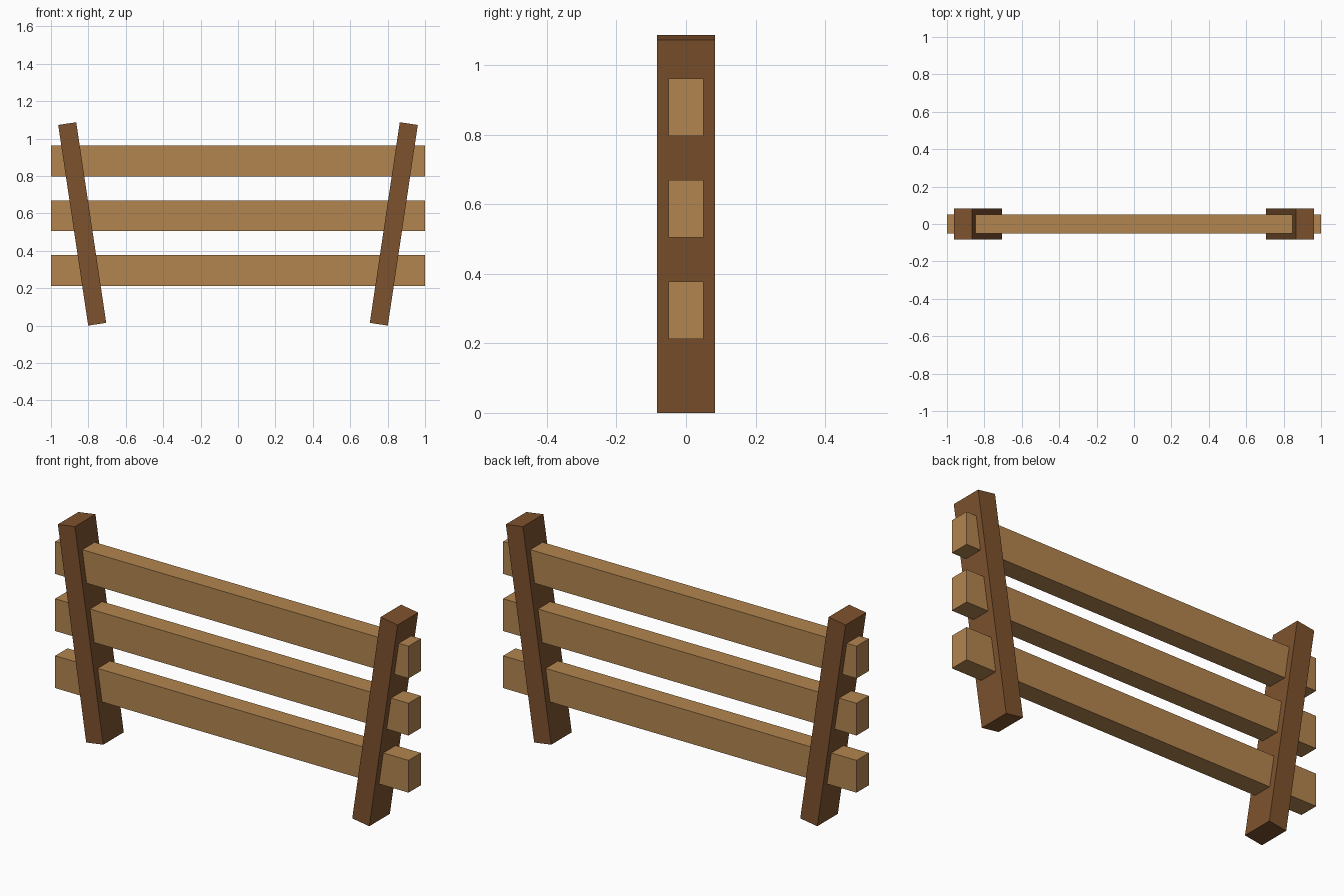
import bpy
import math

default = bpy.data.objects.get("Cube")
if default:
    bpy.data.objects.remove(default, do_unlink=True)


def make_material(name, rgb):
    mat = bpy.data.materials.new(name)
    mat.use_nodes = True
    color = (*rgb, 1.0)
    mat.diffuse_color = color
    mat.node_tree.nodes["Principled BSDF"].inputs["Base Color"].default_value = color
    return mat


def add_beam(name, size, location, material, tilt=0.0):
    bpy.ops.mesh.primitive_cube_add(size=1, location=location, rotation=(0, tilt, 0))
    beam = bpy.context.object
    beam.name = beam.data.name = name
    beam.scale = size
    beam.data.materials.append(material)
    return beam


light_wood = make_material("light wood", (0.45, 0.235, 0.08))
dark_wood = make_material("dark wood", (0.21, 0.085, 0.027))

# Horizontal rails, running through both posts
for level, z in (("lower", 0.295), ("middle", 0.587), ("upper", 0.879)):
    add_beam(level + "_rail", (2.0, 0.1, 0.165), (0, 0, z), light_wood)

# Posts leaning outward at the top
tilt = math.radians(8.5)
for side, sign in (("left", 1), ("right", -1)):
    add_beam(side + "_post", (0.0975, 0.166, 1.0845),
             (sign * 0.833, 0, 0.5435), dark_wood, sign * tilt)
